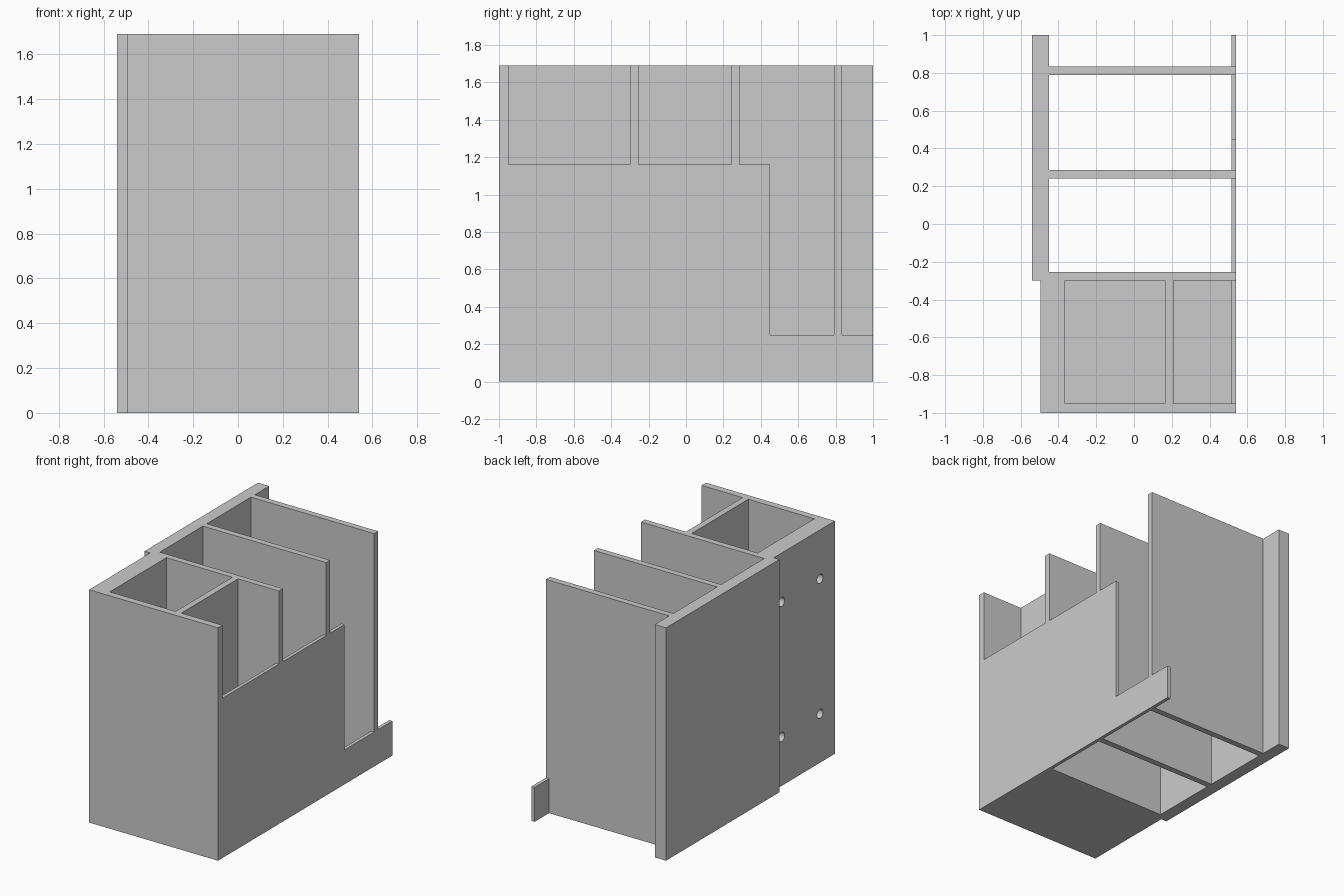
import bpy
import bmesh
from math import pi
from mathutils import Matrix, Vector

if "Cube" in bpy.data.objects:
    bpy.data.objects.remove(bpy.data.objects["Cube"], do_unlink=True)

HEIGHT = 1.69
OVER = 2.0       # reach of cutters past the top
RIGHT = 0.515    # inner face of the thin side wall
OUT = 0.7        # reach of cutters past the side wall

grey = bpy.data.materials.new("plain grey")
grey.use_nodes = True
grey.diffuse_color = (0.6, 0.6, 0.6, 1)
grey.node_tree.nodes["Principled BSDF"].inputs["Base Color"].default_value = (0.6, 0.6, 0.6, 1)


def add_object(name, bm):
    bmesh.ops.recalc_face_normals(bm, faces=bm.faces)
    mesh = bpy.data.meshes.new(name)
    bm.to_mesh(mesh)
    bm.free()
    mesh.materials.append(grey)
    obj = bpy.data.objects.new(name, mesh)
    bpy.context.collection.objects.link(obj)
    return obj


def cut(body, bm):
    cutter = add_object("cutter", bm)
    cutter.hide_render = True
    mod = body.modifiers.new("cut", 'BOOLEAN')
    mod.operation = 'DIFFERENCE'
    mod.solver = 'EXACT'
    mod.object = cutter
    bpy.context.view_layer.objects.active = body
    bpy.ops.object.modifier_apply(modifier=mod.name)
    bpy.data.objects.remove(cutter, do_unlink=True)


def cut_box(body, x, y, z):
    low, high = Vector((x[0], y[0], z[0])), Vector((x[1], y[1], z[1]))
    bm = bmesh.new()
    size = Matrix.Diagonal((high - low).to_4d())
    bmesh.ops.create_cube(bm, size=1, matrix=Matrix.Translation((low + high) / 2) @ size)
    cut(body, bm)


# Solid block with a stepped left wall
bm = bmesh.new()
plan = [(-0.495, -1), (0.54, -1), (0.54, 1), (-0.54, 1), (-0.54, -0.3), (-0.495, -0.3)]
face = bm.faces.new([bm.verts.new((x, y, 0)) for x, y in plan])
top = bmesh.ops.extrude_face_region(bm, geom=[face])["geom"]
bmesh.ops.translate(bm, vec=(0, 0, HEIGHT),
                    verts=[v for v in top if isinstance(v, bmesh.types.BMVert)])
body = add_object("organizer_body", bm)

# Front pockets with a closed floor
front = (-0.95, -0.3)
cut_box(body, (-0.365, 0.165), front, (0.045, OVER))
cut_box(body, (0.21, RIGHT), front, (0.045, OVER))

# Bays open at the bottom, the last also open at the back
middle, rear, back = (-0.255, 0.24), (0.285, 0.79), (0.835, 1.2)
for bay in (middle, rear, back):
    cut_box(body, (-0.45, RIGHT), bay, (-1, OVER))

# Lowered side wall between the partitions
for span, sill in ((front, 1.16), (middle, 1.16), ((rear[0], 0.46), 1.16),
                   ((0.45, rear[1]), 0.25), (back, 0.25)):
    cut_box(body, (0.4, OUT), span, (sill, OVER))

# Four screw holes through the thick front part of the left wall
for y in (-0.83, -0.39):
    for z in (0.355, 1.335):
        bm = bmesh.new()
        place = Matrix.Translation((-0.43, y, z)) @ Matrix.Rotation(pi / 2, 4, 'Y')
        bmesh.ops.create_cone(bm, cap_ends=True, segments=24, radius1=0.033,
                              radius2=0.033, depth=0.3, matrix=place)
        cut(body, bm)

bpy.ops.object.select_all(action='DESELECT')
body.select_set(True)
bpy.context.view_layer.objects.active = body
bpy.ops.object.shade_smooth_by_angle()
